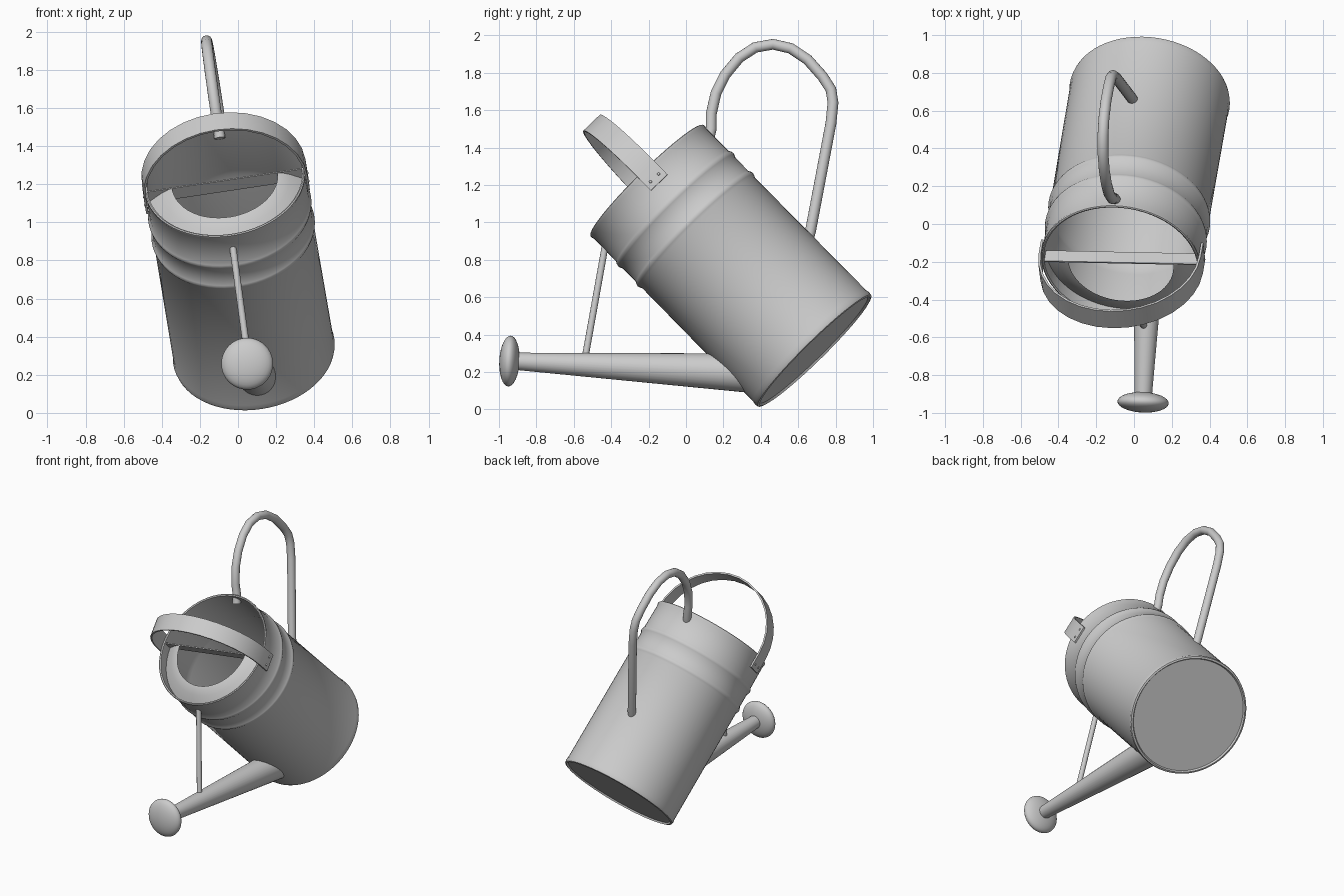
import bpy, bmesh, math
from mathutils import Vector, Matrix

if "Cube" in bpy.data.objects:
    bpy.data.objects.remove(bpy.data.objects["Cube"])

# Tilted frame of the can: local x = spout side, y = sideways, z = body axis
O = Vector((0.085, 0.69, 0.31))
W = Vector((-0.12, -0.696, 0.708)).normalized()
V = Vector((0.99, -0.02, 0.147))
V = (V - W * V.dot(W)).normalized()
U = V.cross(W)
FRAME = Matrix.Translation(O) @ Matrix((U, V, W)).transposed().to_4x4()
H, R = 1.293, 0.424


def finish(name, bm, matrix=None, angle=40):
    bmesh.ops.recalc_face_normals(bm, faces=bm.faces)
    me = bpy.data.meshes.new(name)
    bm.to_mesh(me)
    bm.free()
    if matrix:
        me.transform(matrix)
    ob = bpy.data.objects.new(name, me)
    bpy.context.collection.objects.link(ob)
    bpy.ops.object.select_all(action='DESELECT')
    ob.select_set(True)
    bpy.context.view_layer.objects.active = ob
    bpy.ops.object.shade_smooth_by_angle(angle=math.radians(angle))
    return ob


def lathe(name, profile, matrix, steps=48, start=0.0, sweep=2 * math.pi):
    bm = bmesh.new()
    vs = [bm.verts.new((r, 0, z)) for r, z in profile]
    es = [bm.edges.new(p) for p in zip(vs, vs[1:])]
    bmesh.ops.rotate(bm, verts=vs, cent=(0, 0, 0), matrix=Matrix.Rotation(start, 3, 'Z'))
    bmesh.ops.spin(bm, geom=vs + es, cent=(0, 0, 0), axis=(0, 0, 1),
                   angle=sweep, steps=steps, use_duplicate=False)
    bmesh.ops.remove_doubles(bm, verts=bm.verts, dist=1e-5)
    return finish(name, bm, matrix)


def along(a, b):
    a, b = Vector(a), Vector(b)
    return Matrix.Translation(a) @ (b - a).to_track_quat('Z', 'Y').to_matrix().to_4x4(), (b - a).length


def tube(name, pts, radius, sides=16):
    bm = bmesh.new()
    pts = [Vector(p) for p in pts]
    rings = []
    for i, p in enumerate(pts):
        t = (pts[min(i + 1, len(pts) - 1)] - pts[max(i - 1, 0)]).normalized()
        side = (V - t * V.dot(t)).normalized()
        up = t.cross(side)
        rings.append([bm.verts.new(p + radius * (side * math.cos(k * math.tau / sides)
                                                 + up * math.sin(k * math.tau / sides)))
                      for k in range(sides)])
    for a, b in zip(rings, rings[1:]):
        for k in range(sides):
            bm.faces.new((a[k], a[(k + 1) % sides], b[(k + 1) % sides], b[k]))
    bm.faces.new(rings[0])
    bm.faces.new(rings[-1])
    return finish(name, bm)


# Body: thin-walled cylinder with two raised beads and a rolled rim
outer = [(0, 0.012), (R - 0.02, 0.012), (R - 0.012, 0), (R, 0.004), (R + 0.004, 0.02), (R, 0.04)]
for c in (0.92, 1.07):
    outer += [(R - 0.002, c - 0.025), (R + 0.005, c - 0.012), (R + 0.008, c),
              (R + 0.005, c + 0.012), (R - 0.002, c + 0.025)]
rim = [(R - 0.004, H - 0.025), (R, H - 0.015), (R, H - 0.004), (R - 0.006, H),
       (R - 0.014, H - 0.004), (R - 0.014, H - 0.02)]
inner = [(R - 0.012, 0.95), (R - 0.006, 0.92), (R - 0.012, 0.89), (R - 0.012, 0.024), (0, 0.024)]
lathe("body", outer + rim + inner, FRAME, steps=64)

# Half cover inside the mouth: sloping collar around a half-round opening
lathe("half_cover", [(R - 0.012, H - 0.08), (0.385, H - 0.06), (0.34, H - 0.03), (0.30, H - 0.01), (0.28, H - 0.006)],
      FRAME, steps=32, start=-math.pi / 2, sweep=math.pi)

# Straight divider across the mouth
bm = bmesh.new()
bmesh.ops.create_cube(bm, size=1, matrix=Matrix.Translation((0, 0, H - 0.045))
                      @ Matrix.Diagonal((0.008, 2 * R - 0.02, 0.08, 1)))
finish("mouth_divider", bm, FRAME)

# Carrying strap: flat band arching over the mouth
path = [(-0.434, 1.185)]
for i in range(17):
    a = math.pi * (1 - i / 16)
    path.append((0.434 * math.cos(a), 1.29 + 0.43 * math.sin(a)))
path.append((0.434, 1.185))
bm = bmesh.new()
rows = []
for i, (y, z) in enumerate(path):
    n = Vector((y, max(z - 1.29, 0))).normalized() * 0.012
    rows.append([bm.verts.new(c) for c in ((-0.062, y, z), (0.062, y, z),
                 (0.062, y - n.x, z - n.y), (-0.062, y - n.x, z - n.y))])
for a, b in zip(rows, rows[1:]):
    for k in range(4):
        bm.faces.new((a[k], a[(k + 1) % 4], b[(k + 1) % 4], b[k]))
bm.faces.new(rows[0])
bm.faces.new(rows[-1])
finish("carrying_strap", bm, FRAME, 30)

# Rivets at both strap ends
bm = bmesh.new()
for s in (-1, 1):
    for u in (-0.03, 0.03):
        bmesh.ops.create_uvsphere(bm, u_segments=10, v_segments=6, radius=0.008,
                                  matrix=Matrix.Translation((u, s * 0.432, 1.22)))
finish("strap_rivets", bm, FRAME)

# Back handle: round tube lying in the can's middle plane
yz = [(0.12, 1.44), (0.135, 1.50), (0.135, 1.58), (0.16, 1.69), (0.21, 1.79), (0.285, 1.88),
      (0.37, 1.935), (0.465, 1.952), (0.56, 1.93), (0.65, 1.87), (0.73, 1.78), (0.775, 1.71),
      (0.786, 1.64), (0.775, 1.53), (0.665, 0.95), (0.65, 0.90)]
tube("back_handle", [(O.x - (V.y * (y - O.y) + V.z * (z - O.z)) / V.x, y, z) for y, z in yz], 0.029)

# Tapered spout
m, length = along((0.10, 0.32, 0.195), (0.048, -0.93, 0.258))
lathe("spout", [(0.104, 0), (0.045, length)], m, steps=32)

# Rose: flattened bulb on the spout tip
rose = [(0.136 * math.sin(math.pi * i / 16), -0.054 * math.cos(math.pi * i / 16)) for i in range(17)]
rm = Matrix.Translation((0.048, -0.944, 0.258)) @ m.to_3x3().to_4x4()
lathe("rose", rose, rm, steps=40)

# Brace between body and spout
tube("spout_brace", [(-0.027, -0.433, 0.87), (0.052, -0.537, 0.29)], 0.018, 12)
